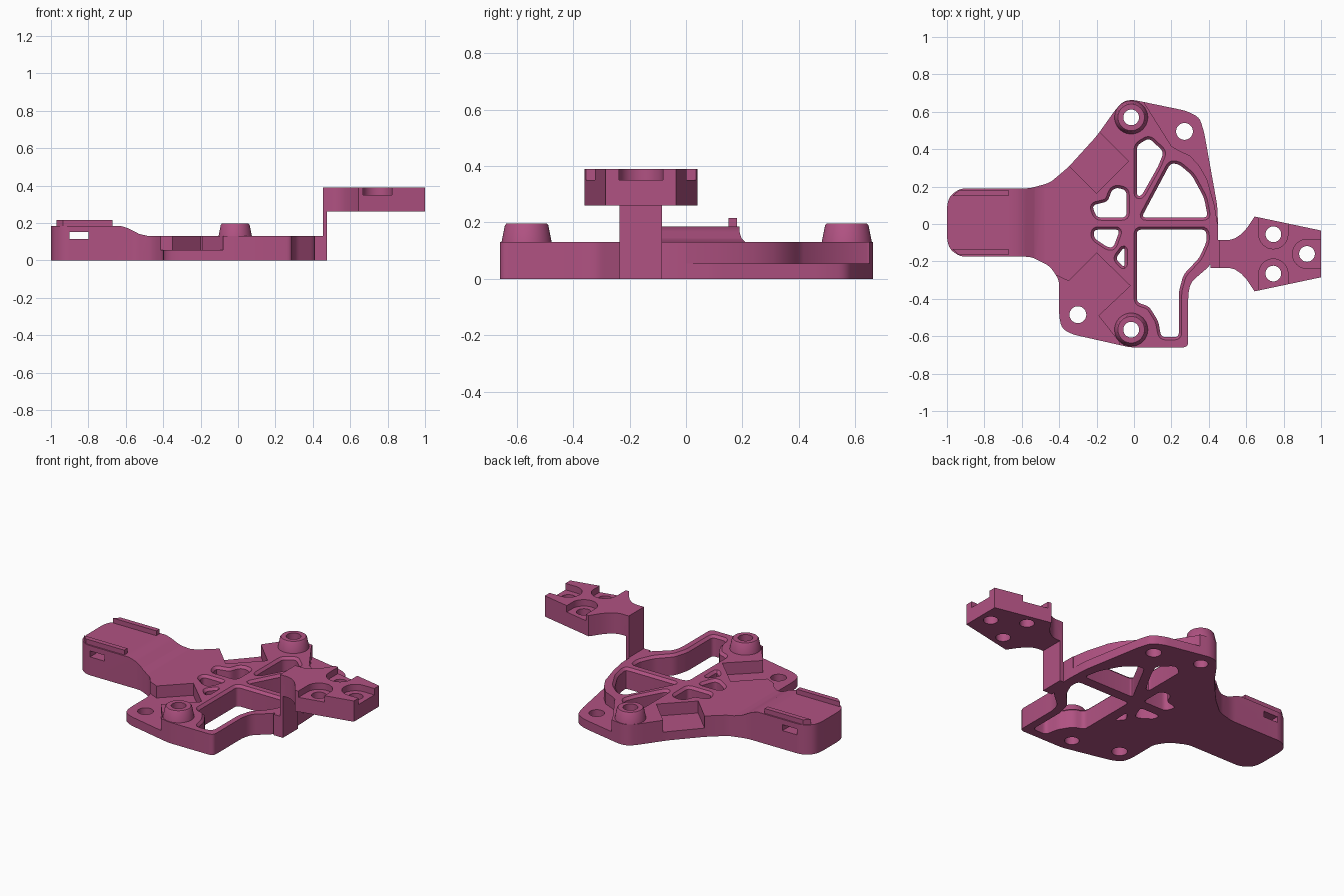
import bpy, bmesh, math
from mathutils import Vector

if "Cube" in bpy.data.objects:
    bpy.data.objects.remove(bpy.data.objects["Cube"])

mat = bpy.data.materials.new("raspberry plastic")
mat.diffuse_color = (0.434, 0.084, 0.223, 1)
mat.use_nodes = True
mat.node_tree.nodes["Principled BSDF"].inputs["Base Color"].default_value = mat.diffuse_color


def finish(name, bm):
    bmesh.ops.recalc_face_normals(bm, faces=bm.faces)
    me = bpy.data.meshes.new(name)
    bm.to_mesh(me)
    bm.free()
    ob = bpy.data.objects.new(name, me)
    bpy.context.collection.objects.link(ob)
    me.materials.append(mat)
    return ob


def rounded(pts, r, n=4):
    """Round every corner of a closed polygon with a small curve."""
    out = []
    for i, p in enumerate(pts):
        a, b, c = Vector(pts[i - 1]), Vector(p), Vector(pts[(i + 1) % len(pts)])
        s = b + (a - b).normalized() * min(r, (a - b).length * 0.45)
        e = b + (c - b).normalized() * min(r, (c - b).length * 0.45)
        for k in range(n + 1):
            t = k / n
            out.append(s * (1 - t) ** 2 + b * 2 * t * (1 - t) + e * t * t)
    return out


def grow(pts, d):
    """Move a closed polygon outwards by d."""
    area = sum(pts[i - 1].x * p.y - p.x * pts[i - 1].y for i, p in enumerate(pts))
    sign = 1 if area > 0 else -1
    out = []
    for i, p in enumerate(pts):
        t = (pts[(i + 1) % len(pts)] - pts[i - 1]).normalized()
        out.append(p + Vector((t.y, -t.x)) * d * sign)
    return out


def loft(name, rings):
    """Solid through stacked rings of 3D points."""
    bm = bmesh.new()
    vs = [[bm.verts.new(p) for p in ring] for ring in rings]
    n = len(vs[0])
    for lo, hi in zip(vs, vs[1:]):
        for i in range(n):
            bm.faces.new((lo[i], lo[(i + 1) % n], hi[(i + 1) % n], hi[i]))
    bm.faces.new(vs[0][::-1])
    bm.faces.new(vs[-1])
    return finish(name, bm)


def prism(name, pts, z0, z1):
    return loft(name, [[(p[0], p[1], z) for p in pts] for z in (z0, z1)])


def side_prism(name, pts, y0, y1):
    return loft(name, [[(p[0], y, p[1]) for p in pts] for y in (y0, y1)])


def lathe(name, x, y, profile, n=40):
    return loft(name, [[(x + r * math.cos(2 * math.pi * i / n),
                         y + r * math.sin(2 * math.pi * i / n), z)
                        for i in range(n)] for r, z in profile])


def boolean(ob, tool, op="DIFFERENCE"):
    m = ob.modifiers.new("cut", "BOOLEAN")
    m.operation, m.solver, m.object = op, "EXACT", tool
    bpy.context.view_layer.objects.active = ob
    bpy.ops.object.modifier_apply(modifier=m.name)
    bpy.data.objects.remove(tool, do_unlink=True)


def shade(ob):
    bpy.ops.object.select_all(action="DESELECT")
    ob.select_set(True)
    bpy.context.view_layer.objects.active = ob
    bpy.ops.object.shade_smooth_by_angle(angle=math.radians(30))


# Plate: full outline trimmed by a side profile that rises towards the arm
outline = [(-1, 0.1), (-0.985, 0.15), (-0.93, 0.19), (-0.56, 0.19), (-0.45, 0.22),
           (-0.35, 0.305), (-0.2, 0.47), (-0.1, 0.61), (-0.06, 0.655), (-0.01, 0.665),
           (0.28, 0.605), (0.35, 0.57), (0.375, 0.49), (0.445, 0.1), (0.45, -0.02),
           (0.45, -0.09), (0.41, -0.22), (0.305, -0.31), (0.29, -0.37), (0.29, -0.66),
           (-0.02, -0.66), (-0.33, -0.59), (-0.385, -0.56), (-0.40, -0.5), (-0.40, -0.30),
           (-0.45, -0.225), (-0.55, -0.175), (-0.93, -0.175), (-0.985, -0.135), (-1, -0.085)]
plate = prism("mount_plate", rounded(outline, 0.03), 0, 0.4)
boolean(plate, side_prism("profile", [(-1.2, -0.1), (0.8, -0.1), (0.8, 0.13), (-0.48, 0.13),
                                      (-0.53, 0.142), (-0.59, 0.173), (-0.63, 0.185),
                                      (-1.2, 0.185)], -1, 1), "INTERSECT")

# Lowered flanges and the back pocket
steps = {
    "back_flange": [(0.04, 0.8), (0.06, 0.64), (0.2, 0.417), (0.235, 0.395), (0.3, 0.365),
                    (0.35, 0.31), (0.39, 0.24), (0.43, 0.1), (0.447, 0.0), (0.6, 0.0),
                    (0.6, 0.8)],
    "front_flange": [(-0.2, -0.155), (-0.35, -0.305), (-0.41, -0.277), (-0.6, -0.28),
                     (-0.6, -0.8), (-0.07, -0.8), (-0.08, -0.63), (-0.19, -0.49),
                     (-0.02, -0.33)],
    "back_pocket": [(-0.2, 0.165), (-0.03, 0.335), (-0.33, 0.635), (-0.5, 0.465)],
}
for name, pts in steps.items():
    boolean(plate, prism(name, pts, 0.055, 0.5))

# Screw bosses
for y in (0.57, -0.565):
    boolean(plate, lathe("boss", -0.015, y, [(0.09, 0.02), (0.089, 0.13), (0.077, 0.19),
                                             (0.071, 0.197)]), "UNION")

# Lightening windows with chamfered top edges
windows = [
    [(0.015, 0.15), (0.015, 0.42), (0.08, 0.46), (0.16, 0.385), (0.13, 0.31), (0.04, 0.15)],
    [(0.04, 0.035), (0.195, 0.325), (0.24, 0.32), (0.31, 0.26), (0.375, 0.14), (0.395, 0.035)],
    [(0.015, -0.03), (0.385, -0.03), (0.39, -0.09), (0.35, -0.18), (0.265, -0.27),
     (0.24, -0.36), (0.24, -0.605), (0.145, -0.605), (0.13, -0.52), (0.08, -0.44),
     (0.015, -0.42)],
    [(-0.09, 0.195), (-0.04, 0.18), (-0.04, 0.035), (-0.2, 0.035), (-0.225, 0.1),
     (-0.14, 0.12), (-0.12, 0.18)],
    [(-0.215, -0.03), (-0.075, -0.03), (-0.11, -0.125), (-0.14, -0.125), (-0.215, -0.075)],
    [(-0.05, -0.12), (-0.05, -0.235), (-0.1, -0.185)],
]
for pts in windows:
    base = rounded(pts, 0.025)
    wide = grow(base, 0.03)
    boolean(plate, loft("window", [[(p.x, p.y, z) for p in ring] for ring, z in
                                   ((base, -0.1), (base, 0.115), (wide, 0.145))]))

# Screw holes
for x, y, r in ((-0.015, 0.57, 0.042), (-0.015, -0.565, 0.042),
                (0.27, 0.495, 0.045), (-0.3, -0.485, 0.045)):
    boolean(plate, lathe("hole", x, y, [(r, -0.1), (r, 0.4)]))

# Arm lips along both edges, and the cross slot
for s in (1, -1):
    lip = [(-0.97, 0.15), (-0.67, 0.15), (-0.67, 0.181), (-0.935, 0.181)]
    lip = [(x, 0.0075 + s * (y - 0.0075)) for x, y in lip]
    boolean(plate, prism("lip", lip, 0.15, 0.215), "UNION")
boolean(plate, side_prism("slot", [(-0.9, 0.115), (-0.8, 0.115), (-0.8, 0.152),
                                   (-0.9, 0.152)], -0.4, 0.4))
shade(plate)

# Raised bracket with its thin post
bracket = prism("raised_bracket", [
    (0.455, -0.085), (0.51, -0.085), (0.54, -0.077), (0.575, -0.053), (0.605, -0.02),
    (0.645, 0.04), (1, -0.035), (1, -0.285), (0.645, -0.36), (0.605, -0.3),
    (0.575, -0.267), (0.54, -0.243), (0.51, -0.235), (0.455, -0.235)], 0.26, 0.39)
boolean(bracket, side_prism("post", [(0.41, 0), (0.475, 0), (0.475, 0.3), (0.455, 0.3),
                                     (0.455, 0.13), (0.41, 0.13)], -0.235, -0.085), "UNION")

# Bracket screw holes with recesses open to the nearest edge
for x, y, ang in ((0.745, -0.055, 90), (0.745, -0.265, -90), (0.925, -0.16, 0)):
    a = math.radians(ang)
    r = 0.078
    u = [(x + r * math.cos(a + math.pi / 2 + math.pi * i / 16),
          y + r * math.sin(a + math.pi / 2 + math.pi * i / 16)) for i in range(17)]
    for end in (u[-1], u[0]):
        u.append((end[0] + 0.3 * math.cos(a), end[1] + 0.3 * math.sin(a)))
    boolean(bracket, prism("recess", u, 0.35, 0.5))
    boolean(bracket, lathe("bore", x, y, [(0.042, 0.1), (0.042, 0.5)]))
shade(bracket)
